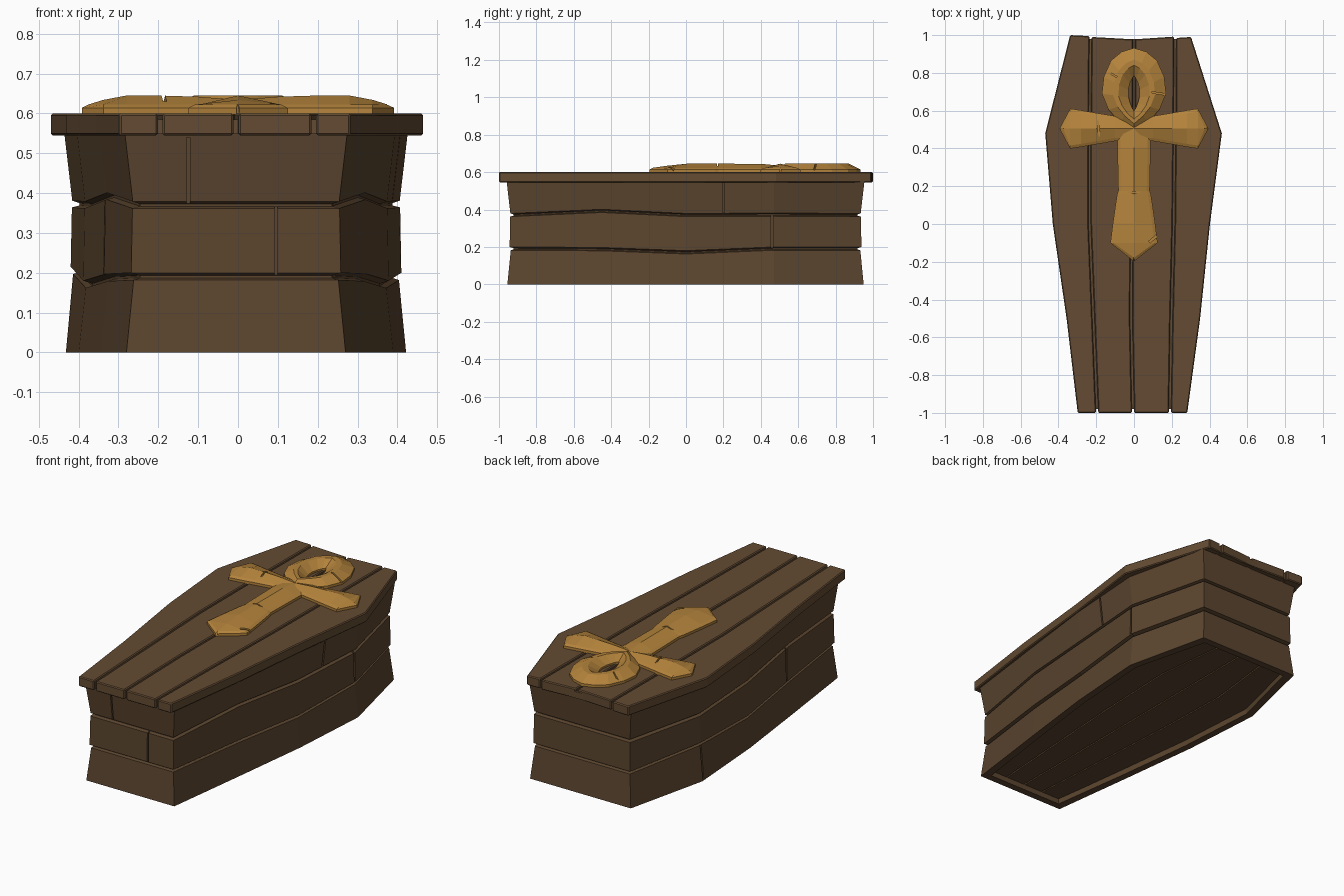
import bpy, bmesh
from mathutils import Vector

if "Cube" in bpy.data.objects:
    bpy.data.objects.remove(bpy.data.objects["Cube"])

def mat(name, rgb):
    m = bpy.data.materials.new(name)
    m.diffuse_color = (*rgb, 1)
    m.use_nodes = True
    m.node_tree.nodes["Principled BSDF"].inputs["Base Color"].default_value = m.diffuse_color
    return m

WOOD = mat("wood", (0.125, 0.070, 0.032))
WALL = mat("wall_wood", (0.105, 0.060, 0.028))
GOLD = mat("gold", (0.46, 0.23, 0.045))

def finish(bm, name, material):
    bmesh.ops.recalc_face_normals(bm, faces=bm.faces[:])
    me = bpy.data.meshes.new(name)
    bm.to_mesh(me)
    bm.free()
    ob = bpy.data.objects.new(name, me)
    bpy.context.collection.objects.link(ob)
    if material:
        me.materials.append(material)
    return ob

def loft(name, rings, material, wrap=False):
    """Skin closed rings of equal length; cap the ends or wrap around."""
    bm = bmesh.new()
    vs = [[bm.verts.new(p) for p in r] for r in rings]
    n = len(vs[0])
    for i in range(len(vs) if wrap else len(vs) - 1):
        a, b = vs[i], vs[(i + 1) % len(vs)]
        for j in range(n):
            k = (j + 1) % n
            bm.faces.new((a[j], a[k], b[k], b[j]))
    if not wrap:
        bm.faces.new(vs[0])
        bm.faces.new(vs[-1])
    return finish(bm, name, material)

def prism(name, pts, z0, z1, material, bevel=0.0):
    ob = loft(name, [[(x, y, z) for x, y in pts] for z in (z0, z1)], material)
    if bevel:
        m = ob.modifiers.new("bevel", 'BEVEL')
        m.width, m.segments = bevel, 1
    return ob

def cut(ob, boxes):
    """Carve thin joints: each box is (centre, size, turn)."""
    for c, s, turn in boxes:
        bm = bmesh.new()
        bmesh.ops.create_cube(bm, size=1)
        cu = finish(bm, "joint_cutter", None)
        cu.location, cu.scale, cu.rotation_euler[2] = c, s, turn
        cu.hide_render = True
        cu.hide_viewport = True
        cu.display_type = 'WIRE'
        m = ob.modifiers.new("joint", 'BOOLEAN')
        m.operation, m.object, m.solver = 'DIFFERENCE', cu, 'EXACT'

# ---- box walls: plan outline with wavy seam heights (x, y, low seam, high seam)
right = [(.27, -.955, .19, .37), (.335, -.45, .187, .392), (.39, 0, .17, .37),
         (.422, .47, .19, .372), (.31, .95, .19, .37)]
plan = right + [(-x - .01, y, a + (.015 if y == .47 else 0), b) for x, y, a, b in reversed(right)]

def wall_ring(off, zf):
    out = []
    for x, y, a, b in plan:
        dy = off if y > .9 else -off if y < -.9 else 0
        out.append((x + (off if x > 0 else -off), y + dy, zf(a, b)))
    return out

profile = [(.0, lambda a, b: 0), (-.018, lambda a, b: a - .008), (-.034, lambda a, b: a - .003),
           (-.034, lambda a, b: a + .003), (-.012, lambda a, b: a + .01),
           (-.015, lambda a, b: b - .008), (-.034, lambda a, b: b - .003),
           (-.034, lambda a, b: b + .003), (-.016, lambda a, b: b + .009), (.004, lambda a, b: .55),
           (-.06, lambda a, b: .55), (-.04, lambda a, b: 0)]
walls = loft("box_walls", [wall_ring(o, f) for o, f in profile], WALL, wrap=True)
cut(walls, [((-.125, -.95, .457), (.008, .05, .166), 0),
            ((.095, -.95, .28), (.008, .05, .172), 0),
            ((.408, .46, .283), (.05, .01, .176), 0),
            ((.39, .2, .463), (.05, .01, .16), 0),
            ((-.35, -.42, .29), (.05, .01, .19), 0),
            ((-.42, .46, .1), (.05, .01, .19), 0)])

# ---- floor boards, recessed inside the bottom rim
def half(y):
    ys = [(-.955, .27), (-.45, .335), (0, .39), (.47, .422), (.95, .31)]
    for (y0, w0), (y1, w1) in zip(ys, ys[1:]):
        if y <= y1:
            return w0 + (w1 - w0) * (y - y0) / (y1 - y0)
    return .31

stations = [-.93, -.45, 0, .47, .925]
for i in range(4):
    f0, f1 = -1 + i * .5, -.5 + i * .5
    pts = [((half(y) - .03) * f0 + .004, y) for y in stations]
    pts += [((half(y) - .03) * f1 - .004, y) for y in reversed(stations)]
    prism("floor_board_%d" % (i + 1), pts, .03, .06, WALL)
prism("floor_backing", [(x * .93, y * .97) for x, y, a, b in plan], .04, .07, WALL)

# ---- lid planks between five wandering seam lines
ly = [-1, -.5, 0, .48, 1]
seams = [[-.298, -.357, -.43, -.47, -.338], [-.195, -.215, -.235, -.235, -.23],
         [-.005, -.015, -.012, 0, 0], [.19, .198, .21, .215, .218],
         [.282, .35, .402, .465, .302]]
back = [(1, .995), (.99, .978), (.978, .992), (.985, .99)]
for i in range(4):
    g0, g1 = (.006 if i else 0), (.006 if i < 3 else 0)
    a = [(x + g0, y) for x, y in zip(seams[i], ly[:-1] + [back[i][0]])]
    b = [(x - g1, y) for x, y in zip(seams[i + 1], ly[:-1] + [back[i][1]])]
    prism("lid_plank_%d" % (i + 1), a + b[::-1], .545, .6, WOOD, .005)
core = [(x + .02, y * .98) for x, y in zip(seams[0], ly)]
core += [(x - .02, y * .98) for x, y in reversed(list(zip(seams[4], ly)))]
prism("lid_core", core, .548, .585, WOOD)

# ---- looped cross: ridged bars, stations are (distance, half width, ridge height)
def bar(name, direction, st):
    d = Vector(direction)
    s = Vector((-d.y, d.x, 0))
    o = Vector((0, .505, 0))
    rings = []
    for t, w, z in st:
        v = max(w - .016, .002)
        e = t - .018 if w < .02 else t
        rings.append([o + d * p + s * q + Vector((0, 0, h)) for p, q, h in
                      ((t, -w, .597), (t, -w, .614), (e, -v, .622), (e, 0, z),
                       (e, v, .622), (t, w, .614), (t, w, .597))])
    return loft(name, rings, GOLD)

arm = [(0, .065, .634), (.1, .066, .642), (.2, .083, .645), (.28, .097, .645),
       (.338, .106, .634), (.392, .004, .623)]
left = bar("cross_arm_left", (-1, 0, 0), arm)
bar("cross_arm_right", (1, 0, 0), arm)
stem = bar("cross_stem", (0, -1, 0), [(0, .09, .634), (.1, .088, .644), (.33, .083, .645),
           (.35, .09, .645), (.5, .112, .645), (.605, .125, .634), (.7, .004, .623)])
cut(left, [((-.19, .53, .645), (.009, .16, .03), .1)])
cut(stem, [((.0, .168, .645), (.15, .007, .024), .03), ((.1, -.08, .625), (.05, .012, .04), .7)])

# ---- loop: teardrop ring swept from outer edge over the ridge to the hole
outer = [(0, .932), (.065, .912), (.122, .865), (.16, .78), (.17, .69), (.135, .605), (.075, .54), (0, .48)]
inner = [(0, .785), (.01, .77), (.022, .745), (.03, .71), (.028, .67), (.02, .64), (.01, .615), (0, .6)]

def mirrored(p):
    return p + [(-x, y) for x, y in p[-2:0:-1]]

loop = []
for f, z in ((0, .597), (0, .614), (.11, .622), (.42, .645), (.62, .645), (1, .61), (1, .597)):
    loop.append([(a + (c - a) * f, b + (d - b) * f, z)
                 for (a, b), (c, d) in zip(mirrored(outer), mirrored(inner))])
ring = loft("cross_loop", loop, GOLD, wrap=True)
cut(ring, [((.14, .69, .63), (.09, .008, .04), -.15), ((-.13, .8, .64), (.09, .007, .04), -.5)])
